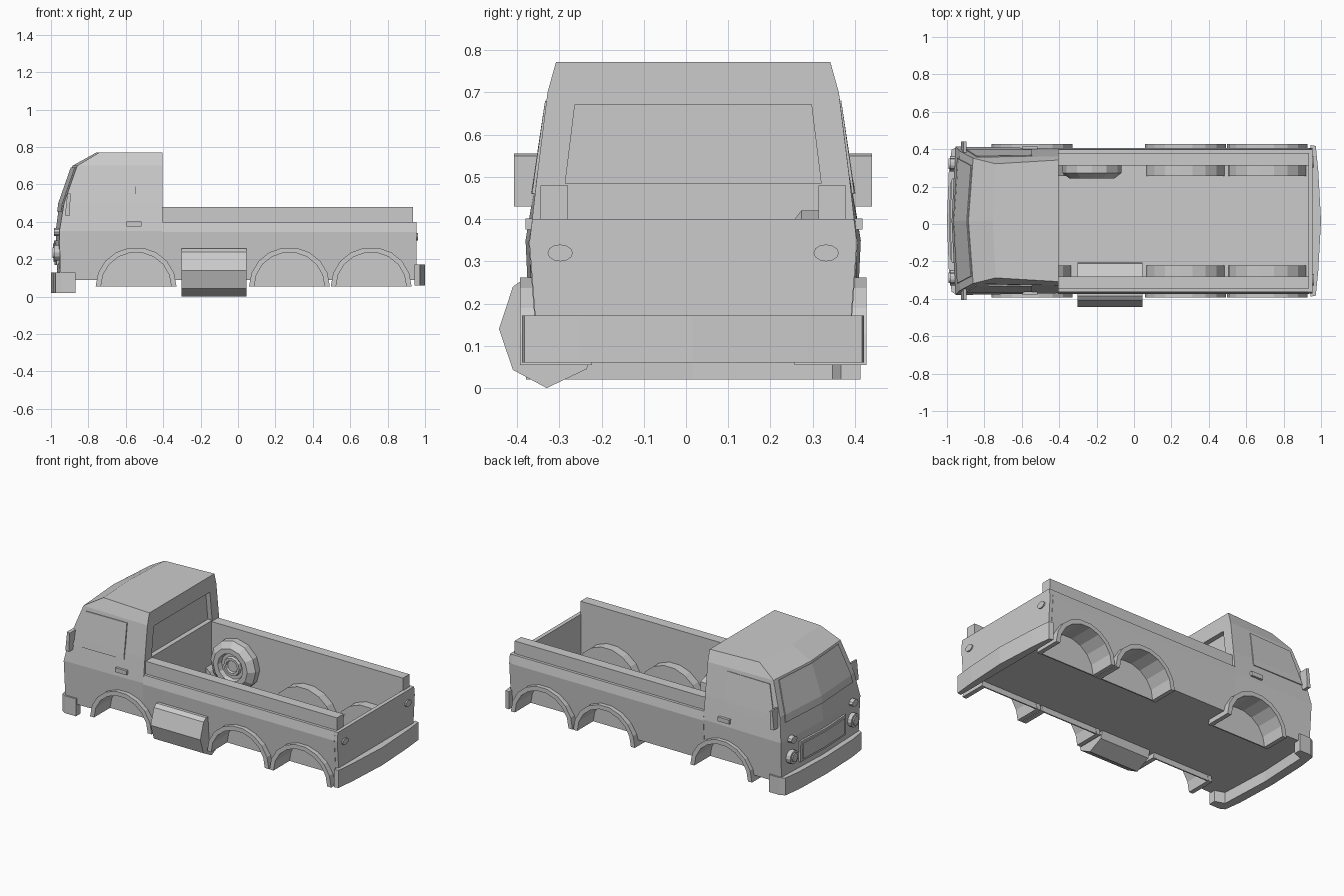
import bpy, bmesh, math

if "Cube" in bpy.data.objects:
    bpy.data.objects.remove(bpy.data.objects["Cube"])

CY = 0.017  # centre line of the truck body


def mesh(name, verts, faces):
    me = bpy.data.meshes.new(name)
    bm = bmesh.new()
    vs = [bm.verts.new(v) for v in verts]
    for f in faces:
        bm.faces.new([vs[i] for i in f])
    bmesh.ops.recalc_face_normals(bm, faces=bm.faces)
    bm.to_mesh(me)
    bm.free()
    ob = bpy.data.objects.new(name, me)
    bpy.context.collection.objects.link(ob)
    return ob


def loft(name, rings, cap=True):
    n = len(rings[0])
    verts = [p for r in rings for p in r]
    faces = [(k * n + i, k * n + (i + 1) % n, (k + 1) * n + (i + 1) % n, (k + 1) * n + i)
             for k in range(len(rings) - 1) for i in range(n)]
    if cap:
        faces += [tuple(range(n)), tuple(range(len(verts) - n, len(verts)))]
    return mesh(name, verts, faces)


def prism(name, pts, axis, a, b):
    put = {'x': lambda p, q, t: (t, p, q), 'y': lambda p, q, t: (p, t, q), 'z': lambda p, q, t: (p, q, t)}[axis]
    return loft(name, [[put(p, q, t) for p, q in pts] for t in (a, b)])


def disc(cx, cz, rx, rz, n):
    return [(cx + rx * math.cos(2 * math.pi * i / n), cz + rz * math.sin(2 * math.pi * i / n)) for i in range(n)]


def box(name, x0, x1, y0, y1, z0, z1):
    return prism(name, [(x0, y0), (x1, y0), (x1, y1), (x0, y1)], 'z', z0, z1)


def cut(ob, cutter):
    cutter.hide_render = True
    cutter.display_type = 'WIRE'
    m = ob.modifiers.new('cut', 'BOOLEAN')
    m.operation = 'DIFFERENCE'
    m.solver = 'EXACT'
    m.object = cutter


# Cab levels: z, front centre x, front corner x, front half width, rear half width
LEVELS = [(.09, -.965, -.95, .385, .37), (.35, -.975, -.955, .397, .387), (.50, -.955, -.93, .372, .37),
          (.70, -.885, -.86, .335, .345), (.772, -.755, -.74, .305, .325)]


def level(z):
    for a, b in zip(LEVELS, LEVELS[1:]):
        if z <= b[0]:
            t = (z - a[0]) / (b[0] - a[0])
            return [p + (q - p) * t for p, q in zip(a, b)]
    return LEVELS[-1]


def cab_ring(z, xc, xf, hf, hr):
    return [(xc, CY, z), (xf, CY + hf, z), (-.405, CY + hr, z), (-.405, CY - hr, z), (xf, CY - hf, z)]


def front_point(y, z, out=.002):
    _, xc, xf, hf, _ = level(z)
    return (xc + (xf - xc) * abs(y) / hf - out, CY + y, z)


def side_point(x, z, s, out=.002):
    _, _, xf, hf, hr = level(z)
    t = (x - xf) / (-.405 - xf)
    return (x, CY + s * (hf + (hr - hf) * t + out), z)


def thicken(ob, t):
    m = ob.modifiers.new('thickness', 'SOLIDIFY')
    m.thickness = t
    m.offset = 0


# Cab shell with recessed rear window
cab = loft('cab', [cab_ring(*l) for l in LEVELS])
cut(cab, prism('rear_window_cutter', [(CY - .303, .485), (CY + .303, .485), (CY + .28, .672), (CY - .28, .672)],
               'x', -.435, -.35))

# Cargo bed: U section running to the tail
half = [(.37, .09), (.39, .345), (.38, .40), (.362, .40), (.362, .48), (.297, .48), (.297, .10)]
bed = prism('cargo_bed', [(CY + y, z) for y, z in half] + [(CY - y, z) for y, z in reversed(half)], 'x', -.406, .935)
prism('tailgate', [(CY - .368, .09), (CY + .368, .09), (CY + .388, .345), (CY + .381, .40),
                   (CY - .381, .40), (CY - .388, .345)], 'x', .93, .955)

# Wheel arches: cut the body, then fit flared housings with a closed inner wall
ARC = [math.pi * i / 9 for i in range(10)]
for k, cx in enumerate((-.545, .275, .712)):
    def arc(r):
        return [(cx + r * math.cos(a), .055 + r * .97 * math.sin(a)) for a in ARC]
    for s in (1, -1):
        tag = f"{('front', 'middle', 'rear')[k]}_{'left' if s > 0 else 'right'}"
        outline = arc(.2)
        outline = [(outline[0][0], -.1)] + outline + [(outline[-1][0], -.1)]
        c = prism(f'{tag}_arch_cutter', outline, 'y', CY + s * .25, CY + s * .6)
        if cx < 0:
            cut(cab, c)
        if cx > 0 or cx + .2 > -.406:
            cut(bed, c)
        prism(f'{tag}_wheel_arch', arc(.216) + arc(.188)[::-1], 'y', CY + s * .24, CY + s * .41)
        prism(f'{tag}_arch_inner_wall', arc(.205), 'y', CY + s * .242, CY + s * .25)

# Bumpers
w = [(-1, 0), (-.99, .27), (-.975, .38), (-.945, .396), (-.87, .396), (-.87, .35), (-.93, .33), (-.945, 0)]
prism('front_bumper', [(x, CY + y) for x, y in w] + [(x, CY - y) for x, y in w[-2:0:-1]], 'z', .02, .13)
r = [(1, 0), (.985, .27), (.972, .40), (.945, .405), (.945, 0)]
prism('rear_bumper', [(x, CY + y) for x, y in r] + [(x, CY - y) for x, y in r[-2:0:-1]], 'z', .06, .172)

# Fuel tank passing under the right side of the bed
prism('fuel_tank', [(-.33, 0), (-.41, .043), (-.443, .14), (-.41, .24), (-.385, .258), (-.28, .258),
                    (-.21, .235), (-.205, .14), (-.235, .045)], 'x', -.302, .046)

# Windscreen
rows = [(.455, .335), (.50, .33), (.69, .295)]
verts = [front_point(u * h, z) for z, h in rows for u in (-1, 0, 1)]
thicken(mesh('windscreen', verts, [(k * 3 + i, k * 3 + i + 1, k * 3 + i + 4, k * 3 + i + 3)
                                   for k in (0, 1) for i in (0, 1)]), .008)

# Grille panel with a raised centre
for name, z0, z1, h, t in (('grille_frame', .17, .30, .225, .02), ('grille_panel', .185, .285, .205, .032)):
    verts = [front_point(u * h, z) for z in (z0, z1) for u in (-1, 0, 1)]
    thicken(mesh(name, verts, [(0, 1, 4, 3), (1, 2, 5, 4)]), t)

# Parts repeated on both sides
for s in (1, -1):
    tag = 'left' if s > 0 else 'right'
    win = [(-.90, .46), (-.545, .46), (-.545, .50), (-.545, .68), (-.84, .675), (-.89, .50)]
    thicken(mesh(f'{tag}_door_window', [side_point(x, z, s) for x, z in win],
                 [(0, 1, 2, 5), (5, 2, 3, 4)]), .008)
    y = CY + s * .385
    box(f'{tag}_door_handle', -.595, -.515, y - .012, y + .016, .375, .402)
    m = [(-.925, .435), (-.90, .43), (-.895, .55), (-.912, .555)]
    prism(f'{tag}_mirror', m, 'y', CY + s * .365, CY + s * .424)
    prism(f'{tag}_headlight', disc(CY + s * .305, .235, .042, .042, 12), 'x', -.985, -.93)
    prism(f'{tag}_headlight_lens', disc(CY + s * .305, .235, .028, .028, 12), 'x', -.992, -.93)
    prism(f'{tag}_indicator', disc(CY + s * .305, .345, .03, .022, 10), 'x', -.985, -.93)
    prism(f'{tag}_tail_light', disc(CY + s * .315, .32, .03, .02, 12), 'x', .94, .963)

# Spare wheel standing against the left wall of the bed
prof = [(.035, .025), (.04, .012), (.055, .012), (.06, .028), (.08, .028), (.088, 0), (.12, 0), (.158, .03),
        (.158, .078)]
loft('spare_wheel', [[(x, .243 + d, z) for x, z in disc(-.225, .262, rad, rad, 12)] for rad, d in prof])
